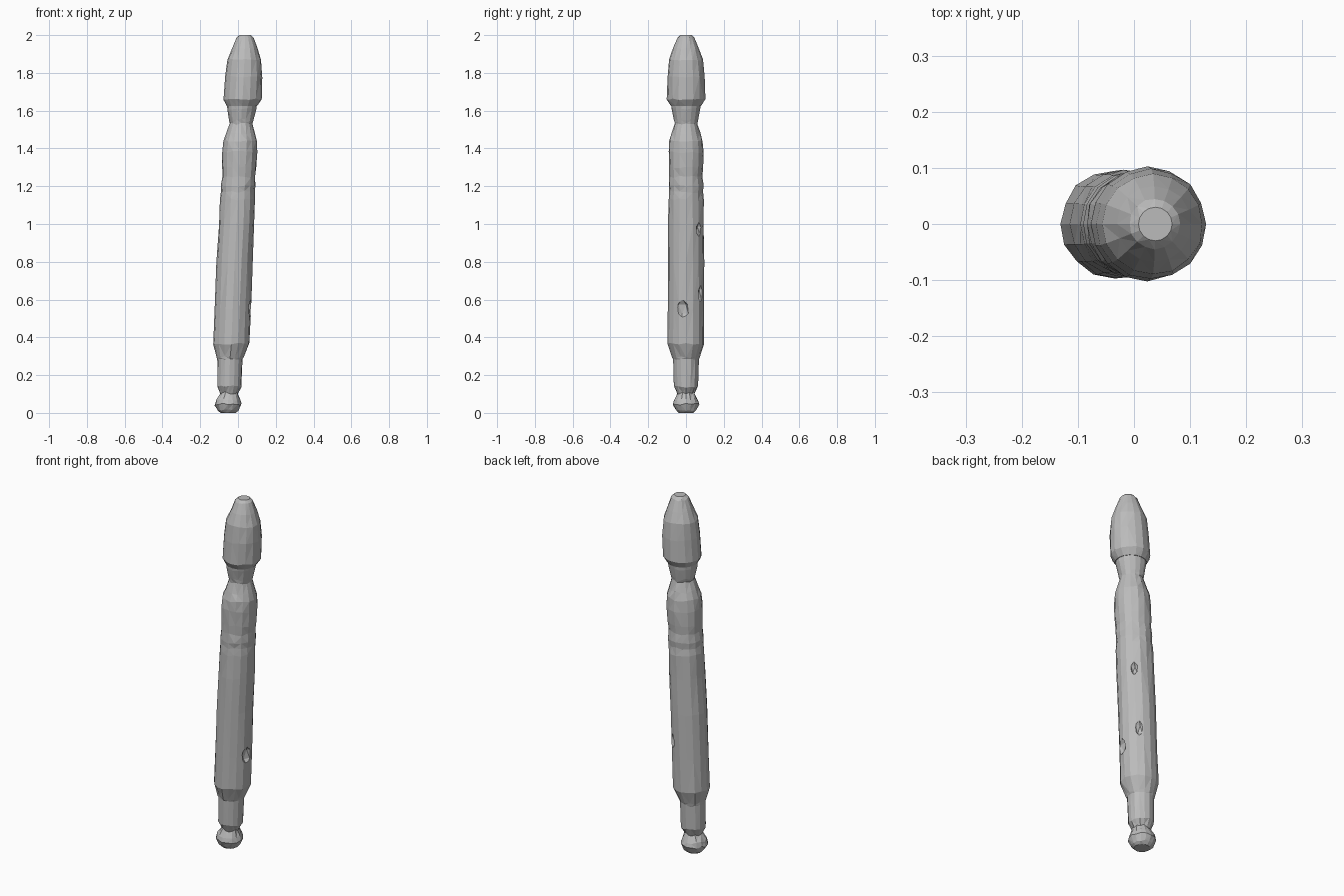
import bpy, bmesh, math, random

random.seed(4)
SIDES = 16

cube = bpy.data.objects.get("Cube")
if cube:
    bpy.data.objects.remove(cube, do_unlink=True)

grey = bpy.data.materials.new("plain grey")
grey.use_nodes = True
colour = (0.5, 0.5, 0.5, 1)
grey.diffuse_color = colour
grey.node_tree.nodes["Principled BSDF"].inputs["Base Color"].default_value = colour


def turned_part(name, rings, wobble=0.0):
    """Lathed low-poly shaft; each ring is (height, axis offset, radius)."""
    bm = bmesh.new()
    loops = []
    for n, (z, cx, r) in enumerate(rings):
        inner = 0 < n < len(rings) - 1
        loop = []
        for i in range(SIDES):
            a = 2 * math.pi * i / SIDES
            dz = random.uniform(-wobble, wobble) if inner else 0
            k = r * (1 + (random.uniform(-0.02, 0.02) if inner else 0))
            loop.append(bm.verts.new((cx + k * math.cos(a), k * math.sin(a), z + dz)))
        loops.append(loop)
    for low, high in zip(loops, loops[1:]):
        for i in range(SIDES):
            j = (i + 1) % SIDES
            bm.faces.new((low[i], low[j], high[j], high[i]))
    bm.faces.new(list(reversed(loops[0])))
    bm.faces.new(loops[-1])
    bmesh.ops.triangulate(bm, faces=[f for f in bm.faces if len(f.verts) == 4])
    mesh = bpy.data.meshes.new(name)
    bm.to_mesh(mesh)
    bm.free()
    mesh.materials.append(grey)
    obj = bpy.data.objects.new(name, mesh)
    bpy.context.collection.objects.link(obj)
    return obj


def dent(target, location, size):
    """Chip a faceted hollow out of a part."""
    bpy.ops.mesh.primitive_ico_sphere_add(subdivisions=1, radius=1, location=location)
    cutter = bpy.context.object
    cutter.name = "dent_cutter"
    cutter.scale = size
    cutter.hide_render = True
    cutter.data.materials.append(grey)
    mod = target.modifiers.new("dent", 'BOOLEAN')
    mod.operation = 'DIFFERENCE'
    mod.solver = 'EXACT'
    mod.object = cutter
    bpy.context.view_layer.objects.active = target
    bpy.ops.object.modifier_apply(modifier=mod.name)
    bpy.data.objects.remove(cutter, do_unlink=True)


# Ball foot, lower stem, main barrel, banded collar, neck and bullet-shaped head
shaft = turned_part("shaft", [
    (0.0, -0.052, 0.04), (0.014, -0.053, 0.056), (0.045, -0.053, 0.071),
    (0.07, -0.052, 0.064), (0.105, -0.047, 0.046),
    (0.14, -0.046, 0.064), (0.28, -0.043, 0.068), (0.295, -0.042, 0.072),
    (0.365, -0.035, 0.096), (0.55, -0.028, 0.096), (0.8, -0.018, 0.095),
    (1.0, -0.007, 0.094), (1.13, -0.002, 0.093), (1.17, 0.0, 0.089),
    (1.2, 0.001, 0.092), (1.25, 0.004, 0.088), (1.3, 0.006, 0.091),
    (1.38, 0.009, 0.093), (1.44, 0.012, 0.089), (1.48, 0.015, 0.076),
    (1.53, 0.017, 0.06), (1.55, 0.017, 0.064), (1.61, 0.02, 0.076),
    (1.635, 0.021, 0.079),
], wobble=0.006)

head = turned_part("head", [
    (1.625, 0.021, 0.08), (1.66, 0.024, 0.101), (1.78, 0.03, 0.098),
    (1.87, 0.034, 0.089), (1.93, 0.036, 0.067), (1.985, 0.037, 0.045),
    (2.0, 0.038, 0.03),
], wobble=0.004)

# Chipped hollows along the barrel
dent(shaft, (0.072, -0.02, 0.55), (0.026, 0.038, 0.055))
dent(shaft, (0.034, 0.08, 0.63), (0.022, 0.02, 0.05))
dent(shaft, (0.058, 0.07, 0.97), (0.02, 0.02, 0.04))
